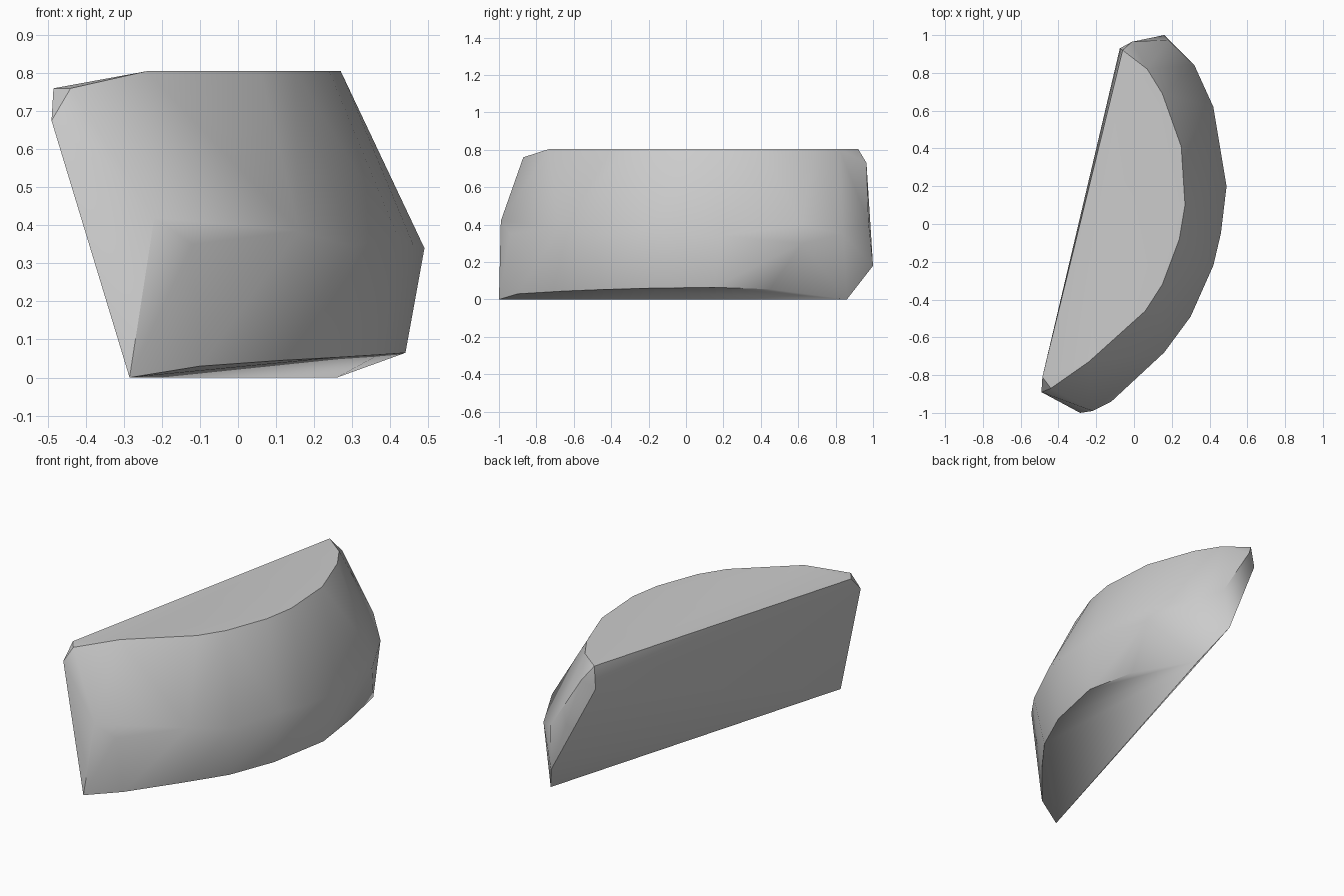
import bpy, bmesh, math

cube = bpy.data.objects.get("Cube")
if cube:
    bpy.data.objects.remove(cube, do_unlink=True)


def flat_material(name, colour):
    material = bpy.data.materials.new(name)
    material.use_nodes = True
    material.diffuse_color = colour
    material.node_tree.nodes["Principled BSDF"].inputs["Base Color"].default_value = colour
    return material


def hull_object(name, points, material):
    """Wrap the points in a faceted convex stone and merge its flat faces."""
    mesh = bpy.data.meshes.new(name)
    stone = bpy.data.objects.new(name, mesh)
    bpy.context.collection.objects.link(stone)
    bm = bmesh.new()
    for point in points:
        bm.verts.new(point)
    hull = bmesh.ops.convex_hull(bm, input=bm.verts)
    spare = {v for v in hull["geom_interior"] if isinstance(v, bmesh.types.BMVert)}
    bmesh.ops.delete(bm, geom=list(spare), context="VERTS")
    bmesh.ops.dissolve_limit(bm, angle_limit=math.radians(1),
                             verts=bm.verts, edges=bm.edges)
    bmesh.ops.recalc_face_normals(bm, faces=bm.faces)
    bm.to_mesh(mesh)
    bm.free()
    mesh.materials.append(material)
    return stone


# Flat top outline, along the curved side
top_height = 0.805
top_rim = [(-0.06, 0.92), (0.07, 0.82), (0.15, 0.69), (0.25, 0.41), (0.27, 0.1),
           (0.24, -0.08), (0.15, -0.32), (0.06, -0.46), (-0.24, -0.73)]

# Ridge running around the curved side
ridge = [(-0.22, -0.99, 0.42), (-0.12, -0.94, 0.35), (0.16, -0.68, 0.385),
         (0.3, -0.49, 0.345), (0.42, -0.22, 0.37), (0.46, -0.05, 0.35),
         (0.49, 0.2, 0.34), (0.42, 0.62, 0.3), (0.42, 0.62, 0.4),
         (0.32, 0.84, 0.35), (0.18, 0.975, 0.42), (0.16, 1, 0.18)]

# Slightly tilted underside
base_rim = [(-0.285, -1, 0), (-0.1, -0.9, 0.03), (0.11, -0.65, 0.045),
            (0.26, -0.45, 0.053), (0.37, -0.2, 0.06), (0.44, 0.15, 0.065),
            (0.39, 0.45, 0.055), (0.26, 0.86, 0)]

# Chipped corners at both ends of the straight side
front_chips = [(-0.44, -0.87, 0.76), (-0.485, -0.81, 0.76), (-0.49, -0.89, 0.675)]
back_chips = [(-0.01, 0.965, 0.73), (-0.075, 0.93, 0.68)]

grey = flat_material("stone grey", (0.6, 0.6, 0.6, 1))
outline = [(x, y, top_height) for x, y in top_rim]
stone = hull_object("stone_block", outline + ridge + base_rim + front_chips + back_chips, grey)

# Soft facets, crisp rims
bpy.ops.object.select_all(action="DESELECT")
stone.select_set(True)
bpy.context.view_layer.objects.active = stone
bpy.ops.object.shade_smooth_by_angle(angle=math.radians(42))
